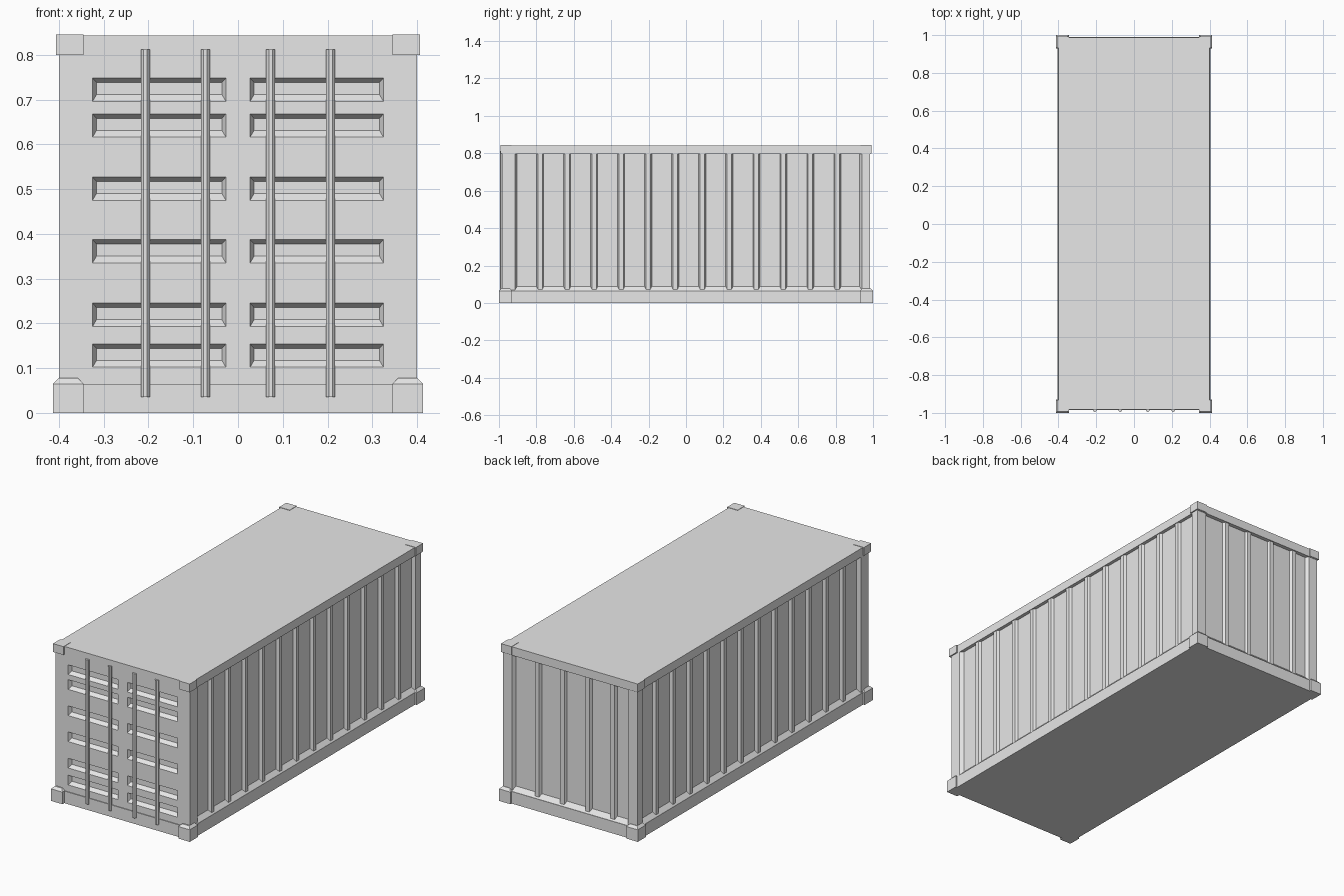
import bpy, bmesh, math

cube = bpy.data.objects.get("Cube")
if cube:
    bpy.data.objects.remove(cube, do_unlink=True)

grey = bpy.data.materials.new("light_grey_steel")
grey.use_nodes = True
grey.diffuse_color = (0.8, 0.8, 0.8, 1)
grey.node_tree.nodes["Principled BSDF"].inputs["Base Color"].default_value = (0.8, 0.8, 0.8, 1)


def finish(name, bm):
    bmesh.ops.recalc_face_normals(bm, faces=bm.faces)
    mesh = bpy.data.meshes.new(name)
    bm.to_mesh(mesh)
    bm.free()
    mesh.materials.append(grey)
    obj = bpy.data.objects.new(name, mesh)
    bpy.context.scene.collection.objects.link(obj)
    return obj


def loft(bm, rings):
    """Close a solid through successive rings of points."""
    loops = [[bm.verts.new(p) for p in ring] for ring in rings]
    n = len(loops[0])
    for a, b in zip(loops, loops[1:]):
        for i in range(n):
            j = (i + 1) % n
            bm.faces.new((a[i], a[j], b[j], b[i]))
    bm.faces.new(loops[0][::-1])
    bm.faces.new(loops[-1])


def rect(x0, x1, y0, y1, z):
    return [(x0, y0, z), (x1, y0, z), (x1, y1, z), (x0, y1, z)]


def box(name, x0, x1, y0, y1, z0, z1):
    bm = bmesh.new()
    loft(bm, [rect(x0, x1, y0, y1, z0), rect(x0, x1, y0, y1, z1)])
    return finish(name, bm)


# Corrugated body: one plan outline with raised ribs on the sides and back
SIDE, RIB, PANEL = 0.4, 0.396, 0.382
FRONT, BACK, BACK_PANEL = -0.98, 0.985, 0.967
HALF, SLOPE = 0.012, 0.007
side_ribs = [-0.78 + 0.1445 * i for i in range(12)]
back_ribs = [0.2, 0.05, -0.1, -0.25]


def ribs(centres, low, high, sign=1):
    """Trapezoid ribs as (position, depth) pairs."""
    pts = []
    for c in centres:
        for offset, depth in ((-HALF - SLOPE, low), (-HALF, high), (HALF, high), (HALF + SLOPE, low)):
            pts.append((c + sign * offset, depth))
    return pts


side = [(FRONT, SIDE), (-0.915, SIDE), (-0.903, PANEL)]
side += ribs(side_ribs, PANEL, RIB)
side += [(0.928, PANEL), (0.94, SIDE), (BACK, SIDE)]
back = [(0.345, BACK), (0.335, BACK_PANEL)]
back += ribs(back_ribs, BACK_PANEL, BACK - 0.004, -1)
back += [(-0.335, BACK_PANEL), (-0.345, BACK)]
plan = [(d, y) for y, d in side] + back + [(-d, y) for y, d in reversed(side)]
bm = bmesh.new()
loft(bm, [[(x, y, z) for x, y in plan] for z in (0.05, 0.81)])
body = finish("corrugated_body", bm)

# Door recesses, cut with sloped pockets
bm = bmesh.new()
DEPTH = 0.018
for top in (0.748, 0.668, 0.527, 0.387, 0.245, 0.154):
    for s in (-1, 1):
        x0, x1 = sorted((s * 0.027, s * 0.325))
        rings = []
        for y, inset, up, down in ((FRONT - 0.01, 0, 0, 0), (FRONT, 0, 0, 0), (FRONT + DEPTH, 0.009, 0.010, 0.038)):
            low = top - 0.052 + down * 0.4
            rings.append([(x0 + inset, y, low), (x1 - inset, y, low),
                          (x1 - inset, y, top - up), (x0 + inset, y, top - up)])
        loft(bm, rings)
cutter = finish("door_recess_cutter", bm)
cutter.hide_render = True
cutter.hide_viewport = True
cut = body.modifiers.new("door_recesses", "BOOLEAN")
cut.operation = "DIFFERENCE"
cut.solver = "EXACT"
cut.object = cutter

# Roof, base and the sloped sill over the base
box("roof", -SIDE, SIDE, -0.983, 0.988, 0.797, 0.843)
box("base", -0.404, 0.404, -0.984, 0.99, 0.0, 0.065)
bm = bmesh.new()
loft(bm, [rect(-0.403, 0.403, FRONT + 0.002, 0.988, 0.065),
          rect(-PANEL, PANEL, FRONT + 0.03, BACK_PANEL, 0.088)])
finish("base_sill", bm)

# Corner fittings
for sx, side_name in ((-1, "right"), (1, "left")):
    for sy, end_name in ((-1, "front"), (1, "back")):
        x0, x1 = sorted((sx * 0.345, sx * 0.407))
        y0, y1 = sorted((sy * 0.932, sy * 0.992))
        box(f"{end_name}_{side_name}_top_corner", x0, x1, y0, y1, 0.80, 0.845)
        x0, x1 = sorted((sx * 0.345, sx * 0.413))
        y0, y1 = sorted((sy * 0.93, sy * 1.0))
        bm = bmesh.new()
        loft(bm, [rect(x0, x1, y0, y1, 0), rect(x0, x1, y0, y1, 0.065),
                  rect(x0 + 0.013, x1 - 0.013, y0 + 0.013, y1 - 0.013, 0.078)])
        finish(f"{end_name}_{side_name}_bottom_corner", bm)

# Door locking bars
for i, x in enumerate((-0.207, -0.073, 0.073, 0.207)):
    bm = bmesh.new()
    ring = [(x + 0.011 * math.cos(math.radians(22.5 + 45 * k)),
             -0.984 + 0.011 * math.sin(math.radians(22.5 + 45 * k))) for k in range(8)]
    loft(bm, [[(px, py, z) for px, py in ring] for z in (0.035, 0.812)])
    finish(f"locking_bar_{i + 1}", bm)
